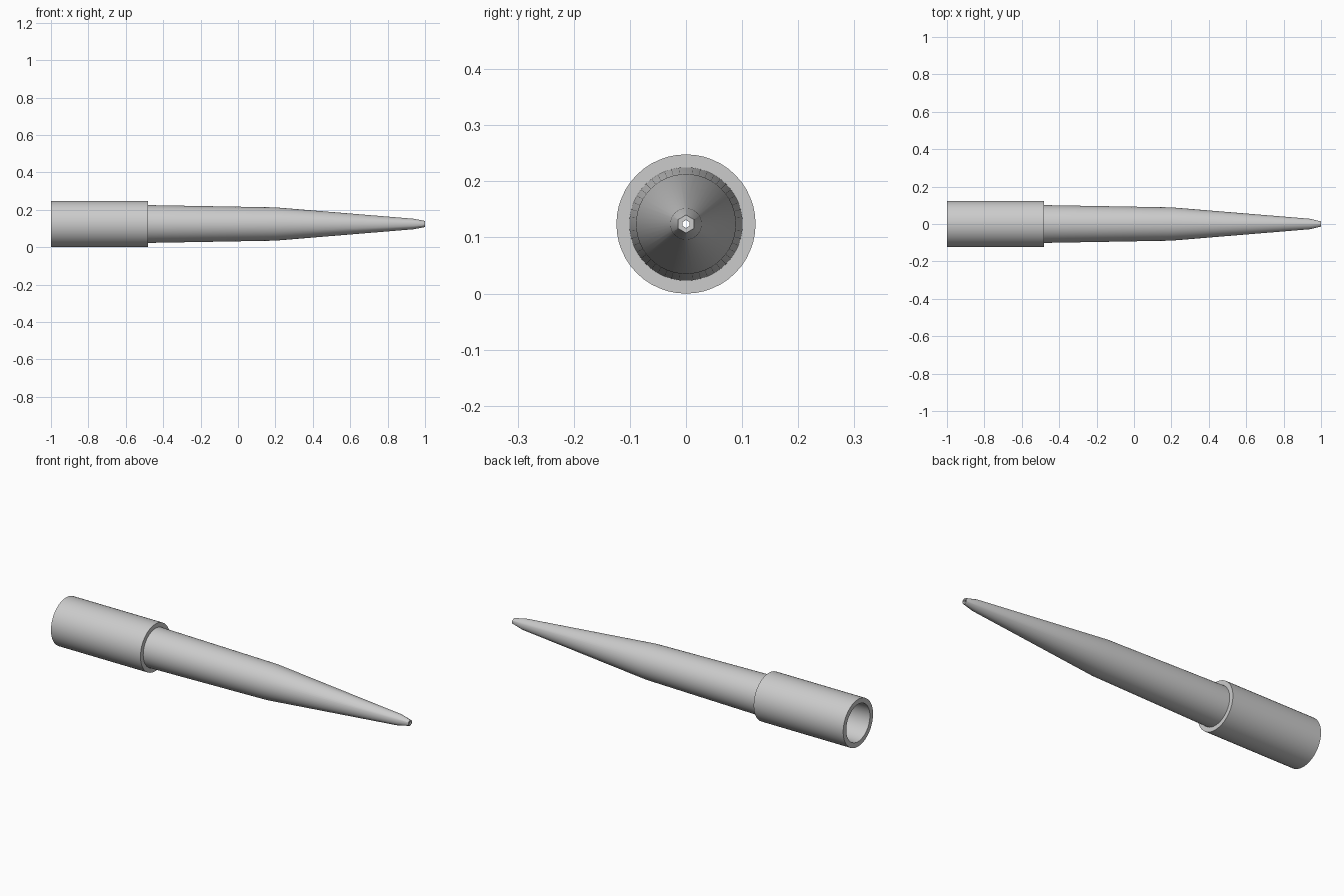
import bpy, bmesh, math

if "Cube" in bpy.data.objects:
    bpy.data.objects.remove(bpy.data.objects["Cube"], do_unlink=True)

SEGMENTS = 48
AXIS_Z = 0.124

plastic = bpy.data.materials.new("grey plastic")
plastic.use_nodes = True
grey = (0.6, 0.6, 0.6, 1)
plastic.diffuse_color = grey
plastic.node_tree.nodes["Principled BSDF"].inputs["Base Color"].default_value = grey


def ring(bm, x, radius, hexagonal):
    """Closed ring around the long axis, round or six-sided."""
    verts = []
    for i in range(SEGMENTS):
        a = math.tau * i / SEGMENTS
        r = radius
        if hexagonal:
            phase = a % (math.pi / 3) - math.pi / 6
            r *= math.cos(math.pi / 6) / math.cos(phase)
        verts.append(bm.verts.new((x, r * math.sin(a), AXIS_Z + r * math.cos(a))))
    return verts


# Hollow wall profile: (x, radius, hexagonal), outside then back along the bore
profile = [
    (-1.0, 0.124, False), (-0.48, 0.124, False),   # collar
    (-0.48, 0.101, False), (0.2, 0.089, False),    # barrel
    (0.94, 0.028, False), (1.0, 0.016, True),      # taper and six-sided tip
    (1.0, 0.007, True), (0.94, 0.012, False),      # bore
    (0.2, 0.07, False), (-0.48, 0.085, False), (-1.0, 0.098, False),
]

bm = bmesh.new()
rings = [ring(bm, *p) for p in profile]
for a, b in zip(rings, rings[1:] + rings[:1]):
    for i in range(SEGMENTS):
        j = (i + 1) % SEGMENTS
        bm.faces.new((a[i], a[j], b[j], b[i]))
bmesh.ops.recalc_face_normals(bm, faces=bm.faces)

mesh = bpy.data.meshes.new("hollow_tapered_tip")
bm.to_mesh(mesh)
bm.free()
mesh.materials.append(plastic)
tip = bpy.data.objects.new("hollow_tapered_tip", mesh)
bpy.context.collection.objects.link(tip)

bpy.context.view_layer.objects.active = tip
tip.select_set(True)
bpy.ops.object.shade_smooth_by_angle(angle=math.radians(20))
